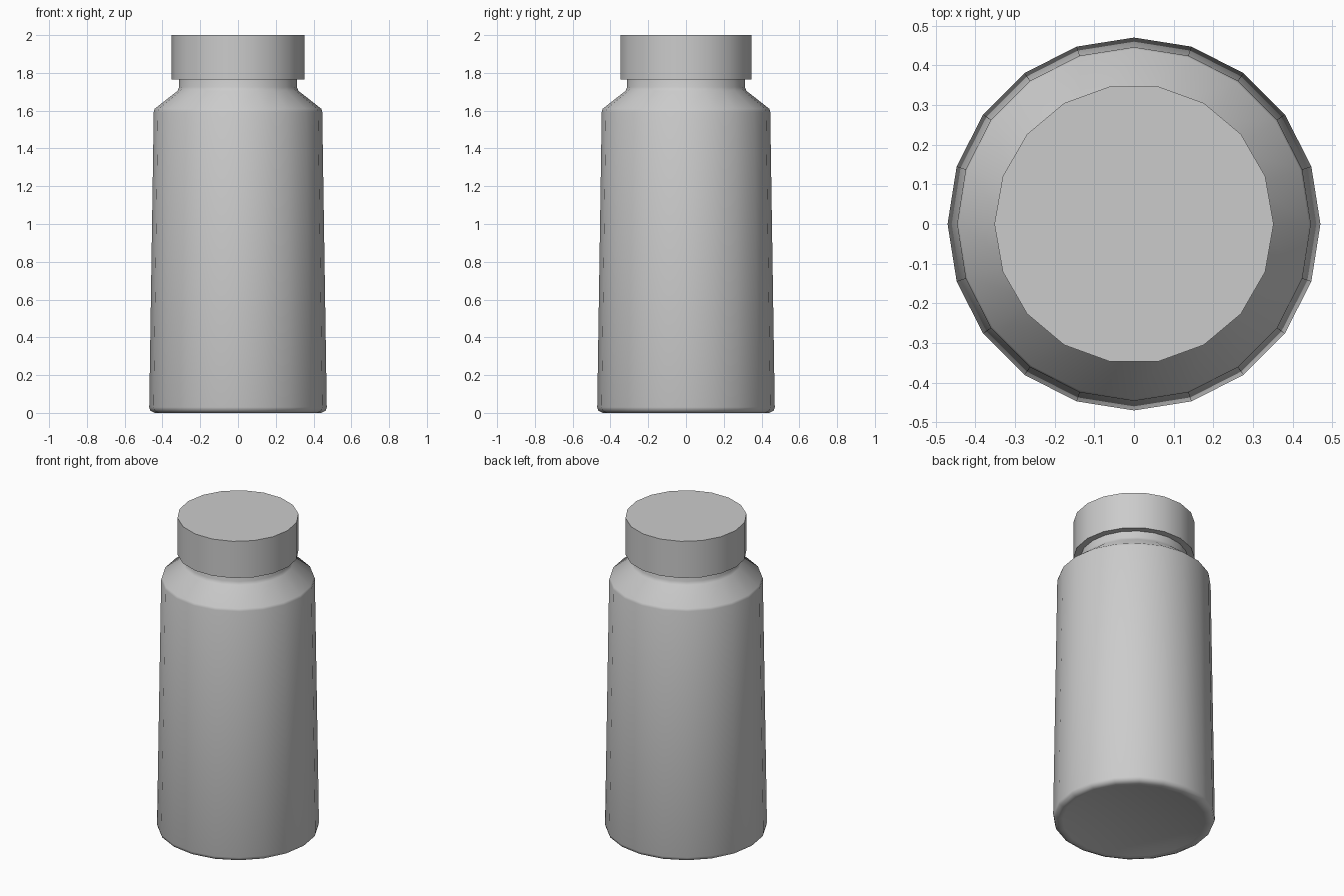
import bpy, bmesh
from math import cos, sin, pi, radians

if "Cube" in bpy.data.objects:
    bpy.data.objects.remove(bpy.data.objects["Cube"])


def lathe(name, profile, sides, smooth_angle):
    """Revolve (radius, z) points around z; radius 0 makes a pole."""
    bm = bmesh.new()
    rings = []
    for r, z in profile:
        if r == 0:
            rings.append([bm.verts.new((0, 0, z))] * sides)
        else:
            rings.append([bm.verts.new((r * cos(2 * pi * i / sides),
                                        r * sin(2 * pi * i / sides), z))
                          for i in range(sides)])
    for a, b in zip(rings, rings[1:]):
        for i in range(sides):
            j = (i + 1) % sides
            quad = list(dict.fromkeys((a[i], a[j], b[j], b[i])))
            bm.faces.new(quad)
    bmesh.ops.recalc_face_normals(bm, faces=bm.faces[:])
    mesh = bpy.data.meshes.new(name)
    bm.to_mesh(mesh)
    bm.free()
    obj = bpy.data.objects.new(name, mesh)
    bpy.context.collection.objects.link(obj)
    bpy.ops.object.select_all(action='DESELECT')
    obj.select_set(True)
    bpy.context.view_layer.objects.active = obj
    bpy.ops.object.shade_smooth_by_angle(angle=radians(smooth_angle))
    return obj


# jar body: slightly hollowed base, tapered wall, shoulder and neck
lathe("jar_body",
      [(0, 0.03), (0.36, 0.02), (0.415, 0.003), (0.44, 0.0), (0.465, 0.012),
       (0.47, 0.03), (0.446, 1.595), (0.441, 1.61), (0.32, 1.705),
       (0.312, 1.725), (0.312, 1.85), (0, 1.85)], 20, 80)

# screw lid: straight sides with sharp rims
lathe("lid", [(0, 1.765), (0.352, 1.765), (0.352, 2.0), (0, 2.0)], 18, 35)
